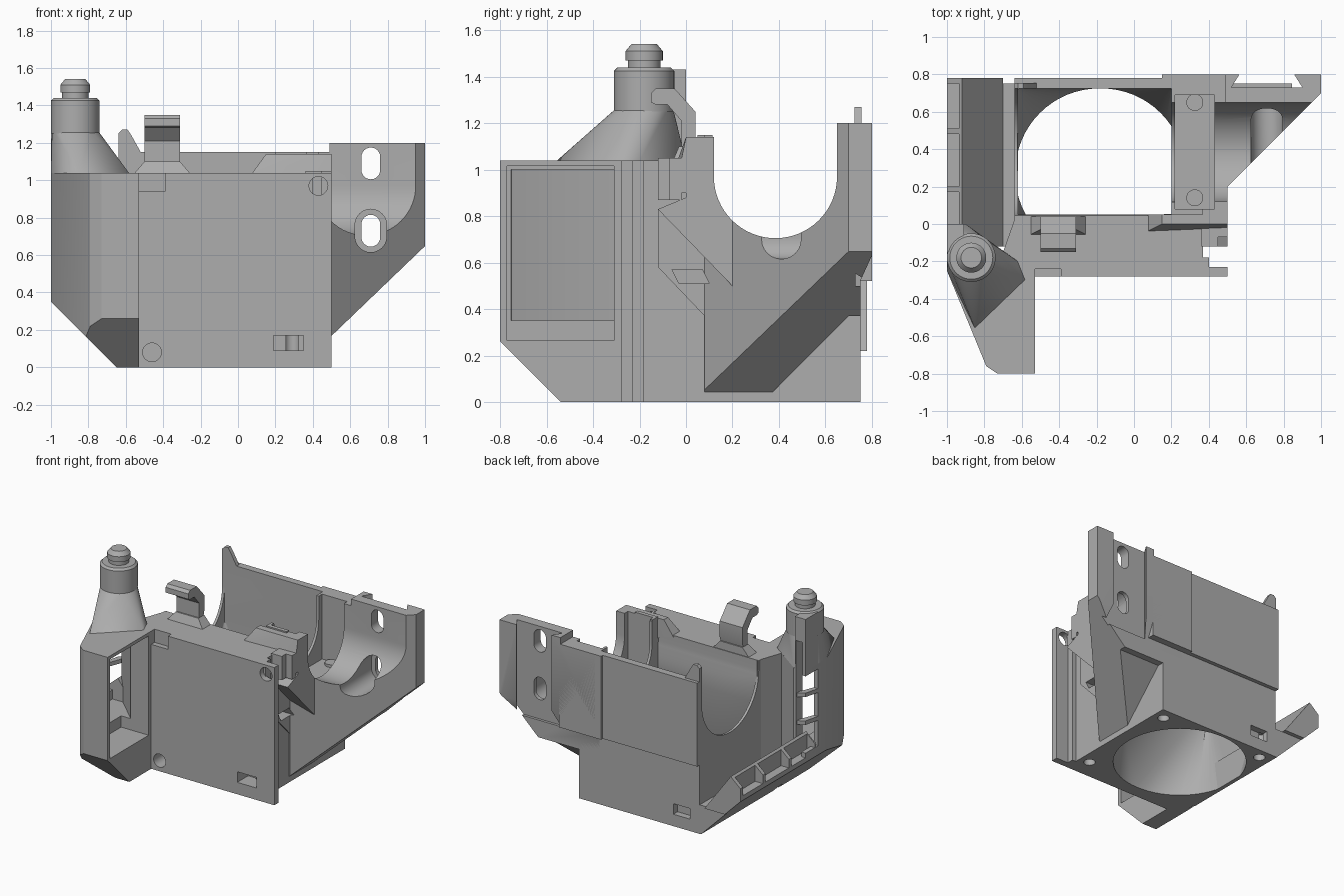
import bpy, bmesh, math
from mathutils import Vector

cube = bpy.data.objects.get("Cube")
if cube:
    bpy.data.objects.remove(cube, do_unlink=True)

grey = bpy.data.materials.new("plain grey")
grey.use_nodes = True
grey.diffuse_color = (0.42, 0.42, 0.42, 1)
grey.node_tree.nodes["Principled BSDF"].inputs["Base Color"].default_value = grey.diffuse_color


def finish(name, bm):
    bmesh.ops.recalc_face_normals(bm, faces=bm.faces[:])
    me = bpy.data.meshes.new(name)
    bm.to_mesh(me)
    bm.free()
    me.materials.append(grey)
    ob = bpy.data.objects.new(name, me)
    bpy.context.collection.objects.link(ob)
    return ob


def place(p, axis, d):
    """Put a 2D profile point at depth d along the axis."""
    a, b = p
    return {"x": (d, a, b), "y": (a, d, b), "z": (a, b, d)}[axis]


def prism(name, pts, axis, lo, hi):
    bm = bmesh.new()
    rings = [[bm.verts.new(place(p, axis, d)) for p in pts] for d in (lo, hi)]
    n = len(pts)
    for r in rings:
        bm.faces.new(r)
    for i in range(n):
        j = (i + 1) % n
        bm.faces.new((rings[0][i], rings[0][j], rings[1][j], rings[1][i]))
    return finish(name, bm)


def box(name, x, y, z):
    return prism(name, [(x[0], y[0]), (x[1], y[0]), (x[1], y[1]), (x[0], y[1])], "z", *z)


def arc(c, r, start=0, end=360, n=40):
    steps = n if end - start == 360 else n + 1
    ang = [math.radians(start + (end - start) * i / n) for i in range(steps)]
    return [(c[0] + r * math.cos(t), c[1] + r * math.sin(t)) for t in ang]


def rod(name, c, r, axis, lo, hi):
    return prism(name, arc(c, r), axis, lo, hi)


def slot(name, c, r, half, lo, hi):
    pts = arc((c[0], c[1] + half), r, 0, 180, 12) + arc((c[0], c[1] - half), r, 180, 360, 12)
    return prism(name, pts, "y", lo, hi)


def hull(name, pts):
    bm = bmesh.new()
    for p in pts:
        bm.verts.new(p)
    res = bmesh.ops.convex_hull(bm, input=bm.verts[:])
    junk = [v for v in res["geom_interior"] if isinstance(v, bmesh.types.BMVert)]
    bmesh.ops.delete(bm, geom=junk, context="VERTS")
    return finish(name, bm)


def carve(ob, *cutters):
    for c in cutters:
        m = ob.modifiers.new("cut", "BOOLEAN")
        m.operation, m.solver, m.object = "DIFFERENCE", "EXACT", c
        c.hide_render = True
    bpy.context.view_layer.update()
    dg = bpy.context.evaluated_depsgraph_get()
    me = bpy.data.meshes.new_from_object(ob.evaluated_get(dg))
    ob.modifiers.clear()
    ob.data = me
    for c in cutters:
        bpy.data.objects.remove(c, do_unlink=True)
    return ob


def cradle(r, lo, hi):
    """U-shaped cutter running along x."""
    c = (0.385, 0.97)
    return prism("cradle_cut", arc(c, r, 180, 360, 32) + [(c[0] + r, 1.5), (c[0] - r, 1.5)], "x", lo, hi)


def pad_cut():
    return box("pad_cut", (0.22, 0.43), (0.08, 0.69), (0.66, 1.5))


def side_slot():
    return prism("side_slot", [(-0.06, 0.57), (0.07, 0.57), (0.1, 0.51), (-0.03, 0.51)], "x", 0.28, 0.6)


def rear_recess():
    return box("rear_recess", (-0.975, -0.92), (-0.1, 0.1), (0.9, 1.25))


# Central housing: cradle on top, funnel from a rectangle down to a round outlet
core = prism("housing", [(-0.23, 0), (0.75, 0), (0.75, 0.52), (0.78, 0.52), (0.78, 1.15),
                         (0.05, 1.15), (0.05, 1.04), (-0.23, 1.04)], "x", -0.64, 0.37)
throat = [(-0.62, 0.05), (0.2, 0.05), (0.2, 0.725), (-0.62, 0.725)]
carve(core, cradle(0.34, -0.8, 0.2), cradle(0.27, 0.1, 0.5),
      hull("funnel_cut", [(x, y, -0.01) for x, y in arc((-0.18, 0.27), 0.455, n=64)] +
           [(x, y, 0.72) for x, y in throat]),
      prism("throat_cut", throat, "z", 0.7, 1.5), pad_cut(), side_slot(),
      *[rod("screw_cut", p, 0.04, "z", -0.1, 0.2) for p in ((0.29, -0.13), (0.29, 0.66), (-0.56, 0.67))],
      box("back_slot", (-0.56, -0.42), (0.7, 0.9), (0.09, 0.17)),
      rod("plate_hole", (-0.46, 0.08), 0.05, "y", -0.4, -0.15),
      box("plate_slot", (0.19, 0.35), (-0.4, -0.15), (0.09, 0.17)))

# Front plate
plate = box("front_plate", (-0.53, 0.5), (-0.28, -0.229), (0, 1.04))
carve(plate, rod("hole_low", (-0.46, 0.08), 0.05, "y", -0.4, -0.1),
      rod("hole_high", (0.43, 0.97), 0.05, "y", -0.4, -0.1),
      box("slot_low", (0.19, 0.35), (-0.4, -0.1), (0.09, 0.17)),
      box("corner_notch", (-0.53, -0.39), (-0.4, -0.24), (0.94, 1.1)))
box("plate_rib", (0.36, 0.4), (-0.24, -0.18), (0, 1.04))
box("clip_boss", (0.36, 0.45), (-0.12, -0.02), (0.87, 1.05))
box("clip_tip", (0.45, 0.5), (-0.07, -0.02), (0.87, 1.05))

# Right hand cradle and mounting arm, tapering below and in plan
arm = prism("mounting_arm", [(0.08, 0.03), (0.36, 0.03), (0.7, 0.37), (0.75, 0.37), (0.75, 0.52),
                             (0.8, 0.63), (0.8, 1.2), (0.6, 1.2), (0.6, 1.14), (0, 1.14), (0, 0.88),
                             (-0.12, 0.83), (-0.12, 0.58), (0.08, 0.37)], "x", 0.2, 1)
carve(arm, cradle(0.265, 0.1, 1.2), pad_cut(), side_slot(),
      prism("throat_side", [(0.1, 0.05), (0.2, 0.05), (0.2, 0.72), (0.1, 0.72)], "z", 0, 1.5),
      prism("plan_cut", [(0.5, 0.2), (0.5, -1), (1.2, -1), (1.2, 0.9)], "z", -1, 2),
      hull("corner_cut", [(x, y, z) for x, y in ((0.38, -0.3), (0.38, 0.08), (0.7, 0.4), (0.7, -0.3))
                          for z in (-1, 0.705 - 1.03 * y)]),
      prism("under_cut", [(0.2, -0.12), (0.2, -1), (1.2, -1), (1.2, 0.84)], "y", -1, 2),
      hull("outlet_side", [(x, y, -0.01) for x, y in arc((-0.18, 0.27), 0.455, n=64)] +
           [(x, y, 0.72) for x, y in throat]),
      prism("dovetail_cut", [(0.57, 0.81), (0.52, 0.73), (0.9, 0.73), (0.85, 0.81)], "z", 0.5, 2),
      box("top_step", (0.1, 0.49), (0.6, 0.9), (1.15, 1.3)),
      slot("slot_high", (0.71, 1.09), 0.05, 0.035, 0.4, 1),
      slot("slot_low", (0.71, 0.73), 0.05, 0.035, 0.4, 1),
      slot("slot_sink", (0.71, 0.73), 0.085, 0.03, -0.2, 0.7))
for y in (0.14, 0.65):
    rod("pad_screw", (0.325, y), 0.045, "z", 0.6, 0.68)
hull("cradle_lip", [(x, y, z) for x, y, z in
                    ((0.07, -0.04, 1.03), (0.07, 0.05, 1.03), (0.5, -0.05, 0.9), (0.5, 0.06, 0.9),
                     (0.15, 0, 1.14), (0.15, 0.05, 1.14), (0.5, 0, 1.14), (0.5, 0.06, 1.14))])
box("back_panel", (0.15, 0.5), (0.73, 0.8), (0.52, 1.15))

# Horn on the back wall
prism("back_horn", [(-0.64, 1.1), (-0.64, 1.25), (-0.62, 1.27), (-0.59, 1.27), (-0.57, 1.24),
                    (-0.52, 1.15), (-0.5, 1.1)], "y", 0.725, 0.755)

# Top hook with flared foot
prism("hook", [(-0.02, 1.03), (0.01, 1.03), (0.04, 1.13), (0.04, 1.25), (-0.05, 1.35), (-0.13, 1.35),
               (-0.15, 1.33), (-0.15, 1.29), (-0.13, 1.28), (-0.08, 1.28), (-0.02, 1.21)],
      "x", -0.5, -0.31)
hull("hook_foot", [(x, y, z) for z, x0, x1, y0, y1 in ((1.03, -0.56, -0.25, -0.06, 0.04),
                                                     (1.1, -0.5, -0.31, -0.03, 0.04))
                   for x in (x0, x1) for y in (y0, y1)])

# Side air duct, hollow, open towards the middle and at its rear corner
duct = prism("side_duct", [(-1, 0), (-1, -0.25), (-0.79, -0.76), (-0.73, -0.8), (-0.53, -0.8),
                           (-0.53, -0.2), (-0.62, -0.2), (-0.9, 0)], "z", 0, 1.04)
carve(duct, prism("slope_left", [(-1.2, 0.55), (-1.2, -0.2), (-0.45, -0.2)], "y", -1, 1),
      prism("slope_front", [(-1, 0.46), (-1, -0.2), (-0.34, -0.2)], "x", -1.2, 0),
      prism("duct_cavity", [(-0.965, 0.1), (-0.965, -0.24), (-0.77, -0.75), (-0.72, -0.77), (-0.5, -0.77),
                            (-0.5, -0.31), (-0.68, -0.31), (-0.92, -0.08), (-0.92, 0.1)], "z", 0.35, 1.0),
      box("window_cut", (-0.76, -0.4), (-0.77, -0.31), (0.265, 1.015)), rear_recess(),
      box("rear_opening", (-1.1, -0.92), (-0.15, 0.1), (0.42, 1.0)))
for z in (0.61, 0.82):
    prism("duct_rib", [(-0.9, 0), (-0.92, -0.04), (-0.97, -0.17), (-1, -0.16), (-0.97, -0.04)], "z", z, z + 0.03)

# Sloped trough wall with openings along its rim
trough = prism("trough_wall", [(-0.62, 0), (-0.65, 0), (-1, 0.35), (-1, 0.45), (-0.92, 0.52),
                               (-0.7, 0.22), (-0.62, 0.22)], "y", -0.12, 0.78)
carve(trough, box("end_step", (-1.1, -0.5), (0.75, 0.9), (-0.1, 0.22)),
      *[box("rim_opening", (-1.1, -0.935), (a, b), (0.385, 0.6))
        for a, b in ((-0.11, 0.17), (0.2, 0.48), (0.51, 0.75))])
hull("wall_corner", [(x, y, z) for x, y in ((-0.64, -0.2), (-0.62, -0.2), (-0.7, -0.15), (-0.63, 0.05))
                     for z in (0.1, 1.04)])

# Post with neck, cap and gusset
post = Vector((-0.87, -0.18))
base = [(-1, -0.25), (-0.85, -0.56), (-0.58, -0.3), (-0.62, -0.2), (-0.9, 0), (-1, 0)]
gusset = hull("post_gusset", [(x, y, 1.035) for x, y in base] + [(x, y, 1.26) for x, y in arc(post, 0.125)])
carve(gusset, rear_recess())
carve(box("post_back", (-1, -0.91), (-0.15, 0), (1.0, 1.43)), rear_recess())
for name, r0, r1, z0, z1 in (("post", 0.13, 0.13, 1.25, 1.425), ("post_bevel", 0.13, 0.115, 1.425, 1.44),
                             ("neck", 0.07, 0.07, 1.43, 1.48), ("collar", 0.08, 0.08, 1.47, 1.51),
                             ("cap", 0.08, 0.055, 1.51, 1.54)):
    hull(name, [(x, y, z) for r, z in ((r0, z0), (r1, z1)) for x, y in arc(post, r)])

# Smooth curved faces, keep edges sharp
for ob in bpy.context.collection.objects:
    ob.select_set(ob.type == "MESH" and grey.name in ob.data.materials)
    if ob.select_get():
        bpy.context.view_layer.objects.active = ob
bpy.ops.object.shade_smooth_by_angle(angle=math.radians(25))
